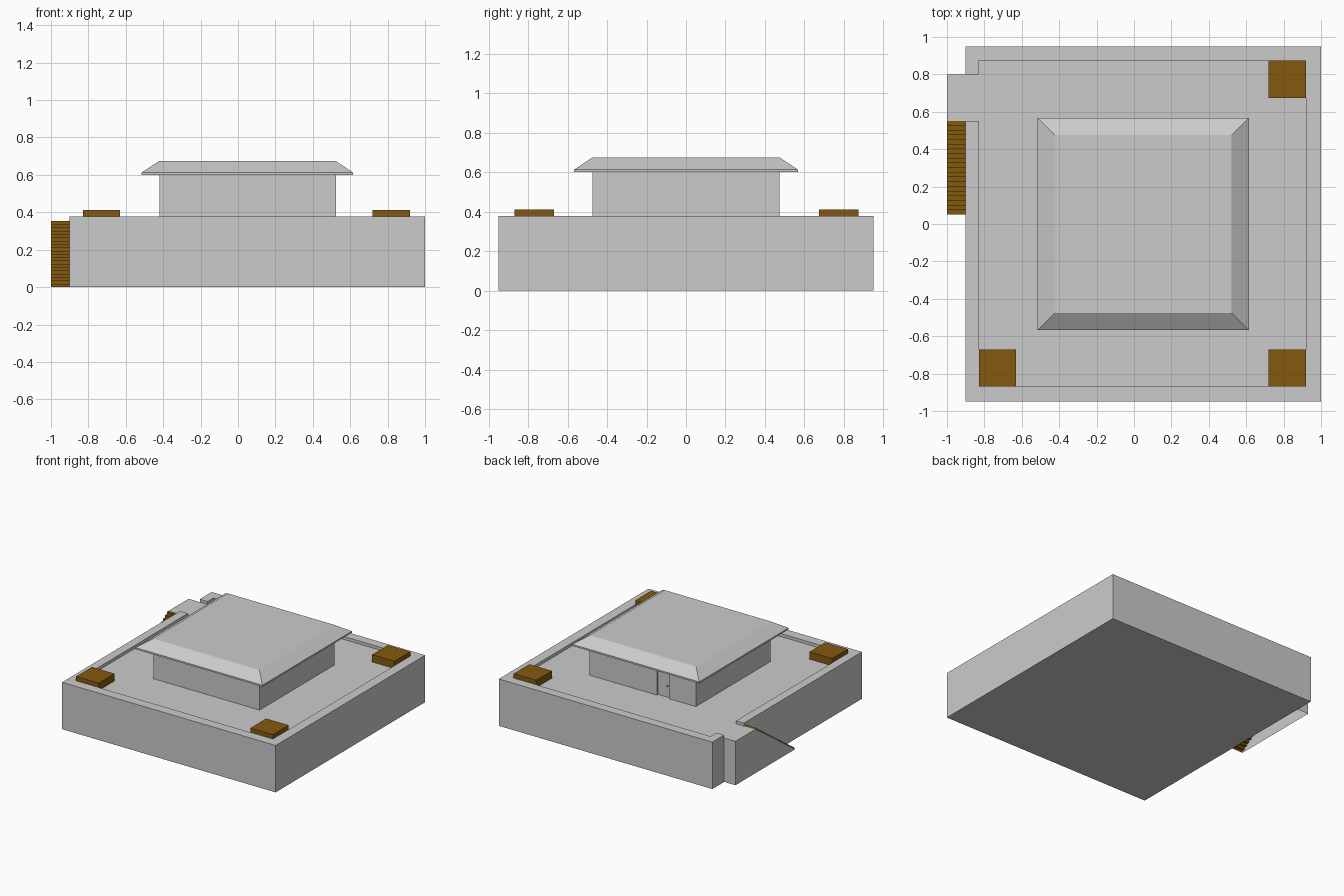
import bpy
import bmesh

if "Cube" in bpy.data.objects:
    bpy.data.objects.remove(bpy.data.objects["Cube"])


def make_material(name, rgb):
    m = bpy.data.materials.new(name)
    m.use_nodes = True
    m.diffuse_color = (*rgb, 1)
    m.node_tree.nodes["Principled BSDF"].inputs["Base Color"].default_value = (*rgb, 1)
    return m


GREY = make_material("stone_grey", (0.6, 0.6, 0.6))
BROWN = make_material("wood_brown", (0.23, 0.102, 0.005))

DECK, RIM, EAVES, TOP = 0.353, 0.377, 0.6, 0.675


def finish(name, bm, *materials):
    mesh = bpy.data.meshes.new(name)
    bm.to_mesh(mesh)
    bm.free()
    for m in materials:
        mesh.materials.append(m)
    obj = bpy.data.objects.new(name, mesh)
    bpy.context.collection.objects.link(obj)
    return obj


def prism(name, outline, z0, z1, material):
    """Extrude a plan outline from z0 up to z1."""
    bm = bmesh.new()
    face = bm.faces.new([bm.verts.new((x, y, z0)) for x, y in outline])
    top = bmesh.ops.extrude_face_region(bm, geom=[face], use_keep_orig=True)
    verts = [v for v in top["geom"] if isinstance(v, bmesh.types.BMVert)]
    bmesh.ops.translate(bm, verts=verts, vec=(0, 0, z1 - z0))
    bmesh.ops.recalc_face_normals(bm, faces=bm.faces)
    return finish(name, bm, material)


def rect(x0, x1, y0, y1):
    return [(x0, y0), (x1, y0), (x1, y1), (x0, y1)]


# Outer wall with a parapet gap beside the landing
gap_wall = [(-0.9, 0.8), (-0.9, 0.95), (1, 0.95), (1, -0.95), (-0.9, -0.95), (-0.9, 0.55)]
inner = [(-0.83, 0.55), (-0.83, -0.87), (0.92, -0.87), (0.92, 0.875), (-0.83, 0.875), (-0.83, 0.8)]
prism("outer_wall", gap_wall + inner, 0, RIM, GREY)

# Sunken deck, reaching out through the gap
prism("deck", inner + [(-0.9, 0.8), (-0.9, 0.55)], 0, DECK, GREY)

# Corner blocks on three corners
for name, x, y in (("front_right", -0.83, -0.87), ("front_left", 0.72, -0.87),
                   ("back_left", 0.72, 0.675)):
    prism(name + "_corner_block", rect(x, x + 0.2, y, y + 0.2), DECK, 0.412, BROWN)

# House walls with a door recess in the back, and the band above the door
door_right, door_left, back = -0.18, -0.075, 0.475
walls = rect(-0.42, 0.525, -back, back)
notch = [(door_left, back), (door_left, back - 0.015),
         (door_right, back - 0.015), (door_right, back)]
prism("house_walls", walls[:3] + notch + walls[3:], DECK, 0.55, GREY)
prism("house_wall_band", walls, 0.55, EAVES, GREY)
prism("door_handle", rect(-0.165, -0.155, back - 0.015, back - 0.005), 0.44, 0.45, GREY)

# Roof: thin eaves slab, bevelled slopes and a flat top
bm = bmesh.new()
rings = []
for inset, z in ((0, EAVES), (0, EAVES + 0.013), (0.093, TOP)):
    plan = rect(-0.515 + inset, 0.615 - inset, -0.568 + inset, 0.568 - inset)
    rings.append([bm.verts.new((x, y, z)) for x, y in plan])
bm.faces.new(rings[0])
bm.faces.new(rings[-1])
for low, high in zip(rings, rings[1:]):
    for i in range(4):
        j = (i + 1) % 4
        bm.faces.new((low[i], low[j], high[j], high[i]))
bmesh.ops.recalc_face_normals(bm, faces=bm.faces)
finish("roof", bm, GREY)

# Hollow staircase and landing: stepped profile swept sideways, open below
STEPS = 20
profile = [(0.05, 0)]
for i in range(STEPS):
    z = DECK * (i + 1) / STEPS
    profile += [(0.05 + 0.5 * i / STEPS, z), (0.05 + 0.5 * (i + 1) / STEPS, z)]
profile += [(0.8, DECK), (0.8, 0)]
bm = bmesh.new()
outer, near = [[bm.verts.new((x, y, z)) for y, z in profile] for x in (-1, -0.9)]
bm.faces.new(outer[::-1])
for i in range(len(profile) - 1):
    face = bm.faces.new((outer[i], near[i], near[i + 1], outer[i + 1]))
    # Treads and risers are wooden, the landing is stone
    face.material_index = 1 if i < 2 * STEPS else 0
bmesh.ops.recalc_face_normals(bm, faces=bm.faces)
finish("staircase", bm, GREY, BROWN)
